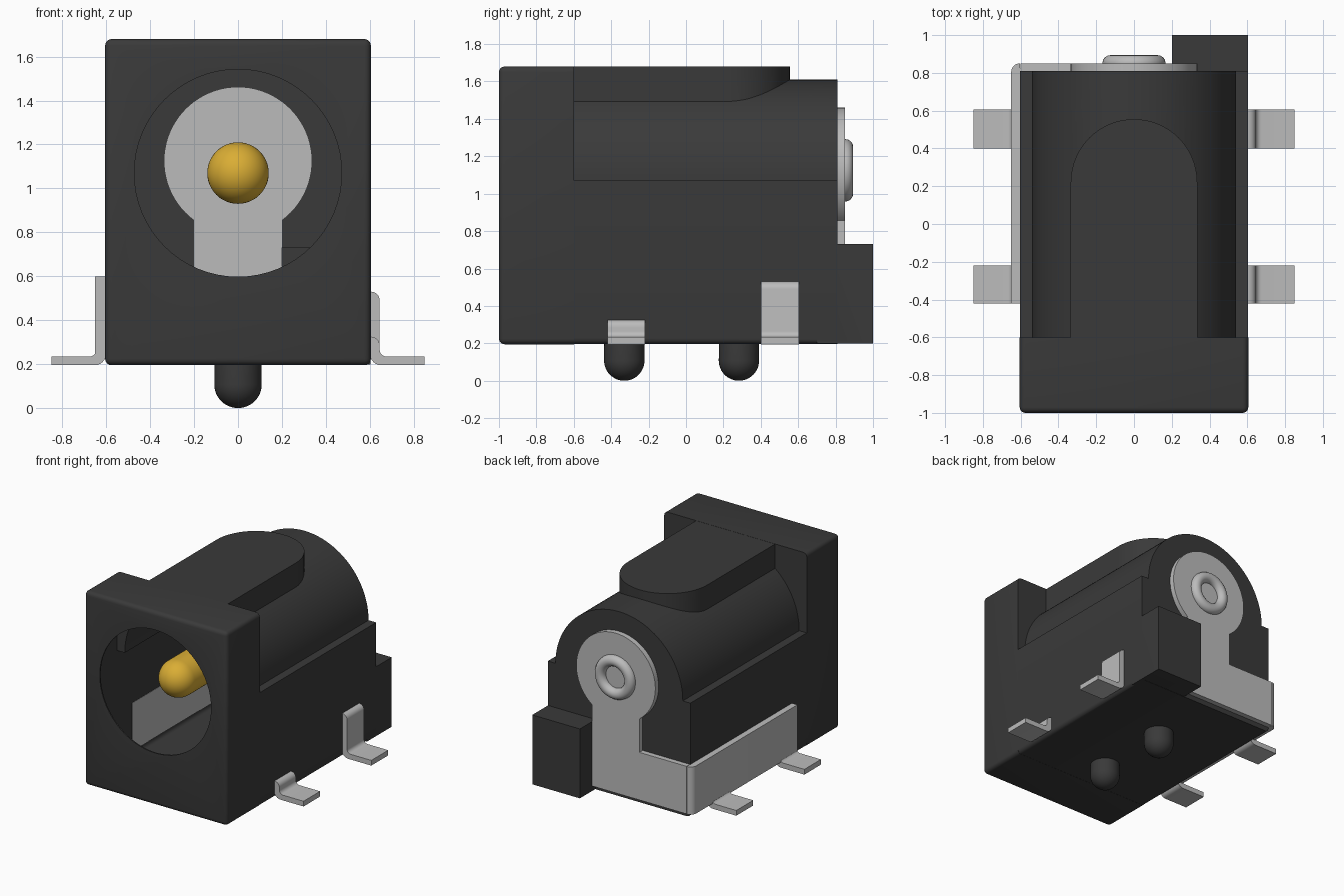
import bpy, bmesh
from math import sin, cos, pi, radians, asin
from mathutils import Matrix, Vector

old = bpy.data.objects.get("Cube")
if old:
    bpy.data.objects.remove(old, do_unlink=True)


def material(name, rgb, rough=0.5):
    m = bpy.data.materials.new(name)
    m.use_nodes = True
    m.diffuse_color = (*rgb, 1)
    bsdf = m.node_tree.nodes["Principled BSDF"]
    bsdf.inputs["Base Color"].default_value = (*rgb, 1)
    bsdf.inputs["Roughness"].default_value = rough
    return m


BLACK = material("black plastic", (0.042, 0.042, 0.042))
METAL = material("grey metal", (0.5, 0.5, 0.5))
GOLD = material("gold metal", (0.7, 0.42, 0.035))


def finish(name, bm, mat):
    bmesh.ops.recalc_face_normals(bm, faces=bm.faces)
    mesh = bpy.data.meshes.new(name)
    bm.to_mesh(mesh)
    bm.free()
    mesh.materials.append(mat)
    obj = bpy.data.objects.new(name, mesh)
    bpy.context.collection.objects.link(obj)
    return obj


def smooth(obj):
    bpy.ops.object.select_all(action='DESELECT')
    obj.select_set(True)
    bpy.context.view_layer.objects.active = obj
    bpy.ops.object.shade_smooth_by_angle(angle=radians(30))


def arc(cx, cy, r, a0, a1, n):
    return [(cx + r * cos(a0 + (a1 - a0) * i / n),
             cy + r * sin(a0 + (a1 - a0) * i / n)) for i in range(n + 1)]


def prism(name, pts, axis, lo, hi, mat, bevel=None, width=0.03):
    """Extrude an outline along y (outline in xz) or z (outline in xy)."""
    place = (lambda p, h: (p[0], h, p[1])) if axis == 'y' else (lambda p, h: (p[0], p[1], h))
    bm = bmesh.new()
    bottom = [bm.verts.new(place(p, lo)) for p in pts]
    top = [bm.verts.new(place(p, hi)) for p in pts]
    bm.faces.new(bottom)
    bm.faces.new(top)
    for i in range(len(pts)):
        j = (i + 1) % len(pts)
        bm.faces.new((bottom[i], bottom[j], top[j], top[i]))
    if bevel:
        edges = [e for e in bm.edges if bevel(e.verts[0].co, e.verts[1].co)]
        bmesh.ops.bevel(bm, geom=edges, offset=width, segments=4, profile=0.5, affect='EDGES')
    return finish(name, bm, mat)


def rect(x0, x1, y0, y1):
    return [(x0, y0), (x1, y0), (x1, y1), (x0, y1)]


def round_ended_rod(name, r, length, matrix, mat):
    """Rod with a domed lower end and a flat upper end."""
    bm = bmesh.new()
    bmesh.ops.create_uvsphere(bm, u_segments=48, v_segments=24, radius=r)
    for v in bm.verts:
        if v.co.z > 0.001:
            v.co.z = length
    bm.transform(matrix)
    obj = finish(name, bm, mat)
    smooth(obj)
    return obj


# Housing: front block, rounded barrel, top rib and rear corner block
AXIS = 1.07
body = prism("housing", rect(-0.605, 0.605, 0.195, 1.68), 'y', -1, -0.6, BLACK,
             bevel=lambda a, b: min(a.y, b.y) < -0.9)
barrel_outline = ([(-0.604, 0.196), (0.604, 0.196), (0.604, AXIS)]
                  + arc(0, AXIS, 0.54, 0, pi, 48) + [(-0.604, AXIS)])
barrel = prism("barrel", barrel_outline, 'y', -0.7, 0.81, BLACK,
               bevel=lambda a, b: max(a.z, b.z) < 0.3 and abs(a.y - b.y) > 0.5)
rib = prism("top_rib", [(-0.335, -0.7), (0.335, -0.7)] + arc(0, 0.22, 0.335, 0, pi, 32),
            'z', 1.3, 1.679, BLACK)
corner = prism("corner_block", rect(0.2, 0.603, 0.7, 1.0), 'z', 0.198, 0.73, BLACK)
bore = prism("bore_cutter", arc(0, AXIS, 0.472, 0, 2 * pi * 63 / 64, 63),
             'y', -1.2, -0.99, BLACK)

for part, op in ((barrel, 'UNION'), (rib, 'UNION'), (corner, 'UNION'), (bore, 'DIFFERENCE')):
    part.hide_render = True
    mod = body.modifiers.new(part.name, 'BOOLEAN')
    mod.operation, mod.solver, mod.object = op, 'EXACT', part
bpy.context.view_layer.update()
mesh = bpy.data.meshes.new_from_object(body.evaluated_get(bpy.context.evaluated_depsgraph_get()))
body.modifiers.clear()
body.data = mesh
mesh.name = "housing"
for part in (barrel, rib, corner, bore):
    bpy.data.objects.remove(part, do_unlink=True)

# Open the bore into the hollow inside
bm = bmesh.new()
bm.from_mesh(mesh)
floor = [f for f in bm.faces if abs(f.normal.y) > 0.9
         and all(abs(v.co.y + 0.99) < 0.001 for v in f.verts)
         and (f.calc_center_median() - Vector((0, -0.99, AXIS))).length < 0.47]
bmesh.ops.delete(bm, geom=floor, context='FACES')
bm.to_mesh(mesh)
bm.free()
smooth(body)

# Locating pegs
for label, y in (("front", -0.33), ("rear", 0.283)):
    round_ended_rod(label + "_peg", 0.108, 0.092, Matrix.Translation((0, y, 0.108)), BLACK)

# Centre pin
round_ended_rod("centre_pin", 0.14, 1.525,
                Matrix.Translation((0, -0.72, AXIS)) @ Matrix.Rotation(-pi / 2, 4, 'X'), GOLD)

# Rear contact plate: disc on a stem with a side arm
neck = asin(0.2 / 0.335)
plate_outline = ([(-0.6, 0.235), (0.2, 0.235)]
                 + arc(0, 1.125, 0.335, -pi / 2 + neck, 1.5 * pi - neck, 64)
                 + [(-0.2, 0.6), (-0.6, 0.6)])
smooth(prism("rear_contact_plate", plate_outline, 'y', 0.806, 0.85, METAL))

# Side arm wrapping round the rear corner
wrap = ([(-0.65, -0.42), (-0.602, -0.42), (-0.602, 0.806), (-0.6, 0.806)]
        + arc(-0.605, 0.805, 0.045, pi / 2, pi, 8))
smooth(prism("side_contact_arm", wrap, 'z', 0.235, 0.6, METAL))

# Rolled rivet ring
bm = bmesh.new()
n, k = 48, 16
rings = []
for i in range(n):
    a = 2 * pi * i / n
    rings.append([bm.verts.new((cos(a) * r, y, 1.125 + sin(a) * r))
                  for r, y in arc(0.125, 0.852, 0.042, 0, 2 * pi * (k - 1) / k, k - 1)])
for i in range(n):
    for j in range(k):
        p, q = rings[i], rings[(i + 1) % n]
        bm.faces.new((p[j], q[j], q[(j + 1) % k], p[(j + 1) % k]))
smooth(finish("rivet_ring", bm, METAL))


# Solder feet: bent tabs on both sides
def foot(name, side, y0, y1, top):
    outline = ([(0.602, top)] + arc(0.605, top - 0.04, 0.04, pi / 2, 0, 6)
               + arc(0.675, 0.265, 0.03, pi, 1.5 * pi, 6)
               + [(0.85, 0.235), (0.85, 0.195)]
               + arc(0.652, 0.245, 0.05, 1.5 * pi, pi, 6))
    smooth(prism(name, [(side * x, z) for x, z in outline], 'y', y0, y1, METAL))


for label, y0, y1, height in (("front", -0.42, -0.22, 0.325), ("rear", 0.4, 0.605, 0.53)):
    foot("left_" + label + "_foot", 1, y0, y1, height)
    foot("right_" + label + "_foot", -1, y0, y1, 0.325)
